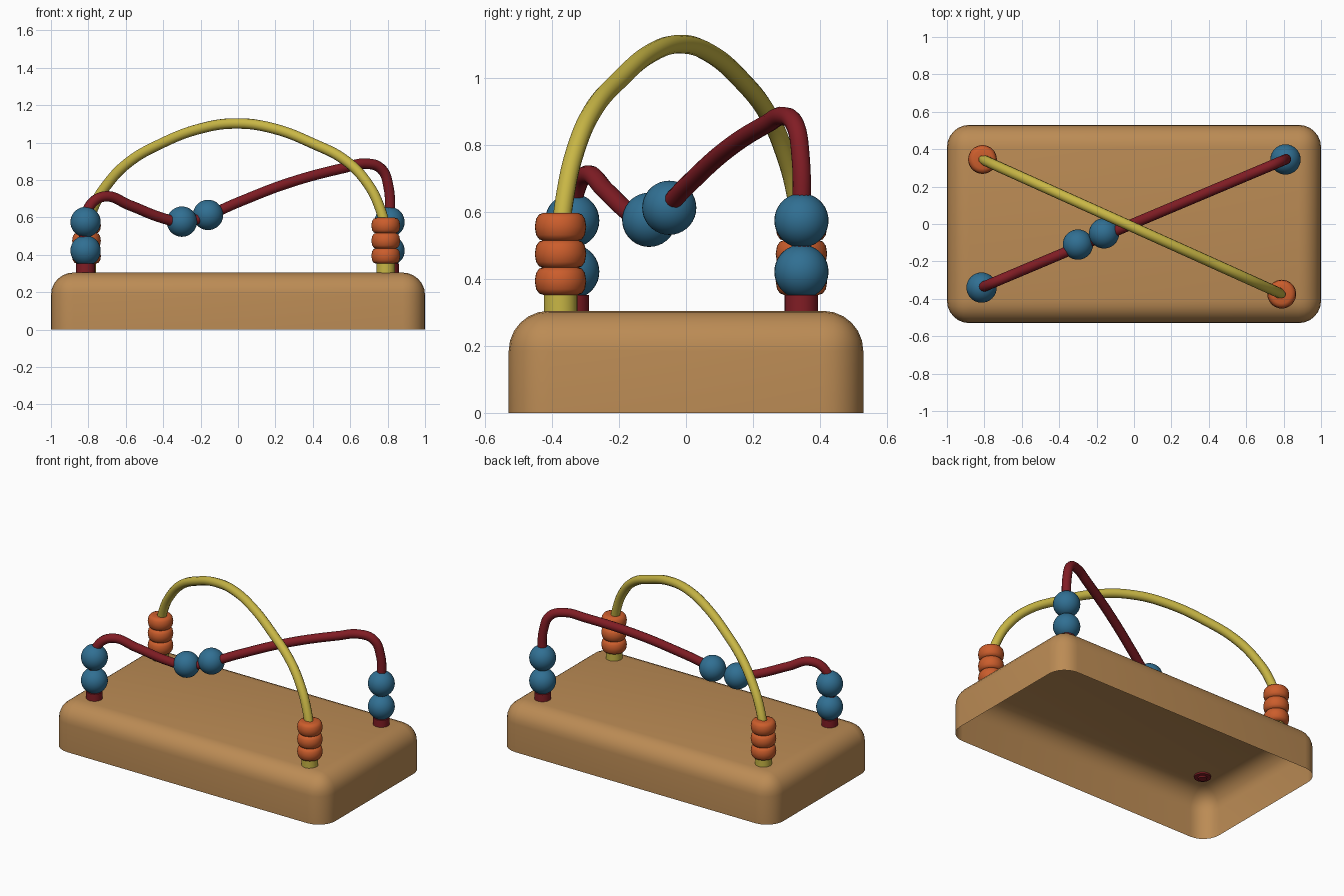
import bpy, bmesh, math

if "Cube" in bpy.data.objects:
    bpy.data.objects.remove(bpy.data.objects["Cube"])


def material(name, rgb):
    m = bpy.data.materials.new(name)
    m.diffuse_color = (*rgb, 1)
    m.use_nodes = True
    m.node_tree.nodes["Principled BSDF"].inputs["Base Color"].default_value = m.diffuse_color
    return m


WOOD = material("wood", (0.50, 0.26, 0.09))
RED = material("red", (0.22, 0.012, 0.018))
YELLOW = material("yellow", (0.58, 0.47, 0.06))
BLUE = material("blue", (0.03, 0.16, 0.29))
ORANGE = material("orange", (0.60, 0.11, 0.025))


def add_mesh(name, bm, mat, loc=(0, 0, 0), smooth_angle=40):
    mesh = bpy.data.meshes.new(name)
    bm.to_mesh(mesh)
    bm.free()
    ob = bpy.data.objects.new(name, mesh)
    ob.location = loc
    mesh.materials.append(mat)
    bpy.context.collection.objects.link(ob)
    bpy.ops.object.select_all(action='DESELECT')
    ob.select_set(True)
    bpy.context.view_layer.objects.active = ob
    bpy.ops.object.shade_smooth_by_angle(angle=math.radians(smooth_angle))
    return ob


def lathe(name, profile, mat, loc, steps=32):
    """Spin an (r, z) profile around z."""
    bm = bmesh.new()
    vs = [bm.verts.new((r, 0, z)) for r, z in profile]
    es = [bm.edges.new(p) for p in zip(vs, vs[1:])]
    bmesh.ops.spin(bm, geom=vs + es, cent=(0, 0, 0), axis=(0, 0, 1),
                   angle=2 * math.pi, steps=steps)
    bmesh.ops.remove_doubles(bm, verts=bm.verts[:], dist=1e-5)
    bmesh.ops.recalc_face_normals(bm, faces=bm.faces[:])
    return add_mesh(name, bm, mat, loc)


def wire(name, xz, a, b, mat):
    """Bent wire above the straight plan line from a to b."""
    cu = bpy.data.curves.new(name, 'CURVE')
    cu.dimensions = '3D'
    cu.bevel_depth = 0.028
    cu.bevel_resolution = 4
    cu.resolution_u = 8
    cu.use_fill_caps = True
    sp = cu.splines.new('BEZIER')
    sp.bezier_points.add(len(xz) - 1)
    for p, (x, z) in zip(sp.bezier_points, xz):
        t = (x - a[0]) / (b[0] - a[0])
        p.co = (x, a[1] + t * (b[1] - a[1]), z)
        p.handle_left_type = p.handle_right_type = 'AUTO'
    cu.materials.append(mat)
    ob = bpy.data.objects.new(name, cu)
    bpy.context.collection.objects.link(ob)
    bpy.ops.object.select_all(action='DESELECT')
    ob.select_set(True)
    bpy.context.view_layer.objects.active = ob
    bpy.ops.object.convert(target='MESH')
    bpy.ops.object.shade_smooth_by_angle(angle=math.radians(40))


# Hollow base, open underneath
bm = bmesh.new()
bmesh.ops.create_cube(bm, size=1)
for v in bm.verts:
    v.co = (v.co.x * 2, v.co.y * 1.06, (v.co.z + 0.5) * 0.305)
edges = [e for e in bm.edges if max(v.co.z for v in e.verts) > 0.1]
bmesh.ops.bevel(bm, geom=edges, offset=0.12, offset_type='OFFSET',
                segments=6, profile=0.5, affect='EDGES')
bottom = [f for f in bm.faces if all(v.co.z < 1e-4 for v in f.verts)]
bmesh.ops.delete(bm, geom=bottom, context='FACES')
add_mesh("base", bm, WOOD)

# Wires crossing diagonally
red_a, red_b = (-0.815, -0.34), (0.81, 0.345)
yel_a, yel_b = (-0.81, 0.345), (0.79, -0.375)
wire("red_wire", [(-0.815, 0.285), (-0.815, 0.58), (-0.79, 0.665),
                  (-0.71, 0.712), (-0.58, 0.665), (-0.40, 0.595),
                  (-0.30, 0.575), (-0.16, 0.612), (0.0, 0.68),
                  (0.28, 0.787), (0.57, 0.865), (0.68, 0.887),
                  (0.765, 0.86), (0.805, 0.76), (0.81, 0.58), (0.81, 0.285)],
     red_a, red_b, RED)
wire("yellow_wire", [(-0.81, 0.285), (-0.81, 0.52), (-0.77, 0.66),
                     (-0.70, 0.775), (-0.59, 0.89), (-0.41, 0.995),
                     (-0.2, 1.075), (-0.01, 1.102), (0.19, 1.075),
                     (0.40, 0.995), (0.58, 0.90), (0.69, 0.785),
                     (0.755, 0.66), (0.79, 0.52), (0.79, 0.285)],
     yel_a, yel_b, YELLOW)

# Collars where the wires enter the base
COLLAR = [(0.02, 0.295), (0.05, 0.295), (0.05, 0.352), (0.02, 0.352)]
for name, ends, mat in (("red", (red_a, red_b), RED),
                        ("yellow", (yel_a, yel_b), YELLOW)):
    for side, (x, y) in zip(("left", "right"), ends):
        lathe(f"{name}_collar_{side}", COLLAR, mat, (x, y, 0))

# Round blue beads: two at each end, two mid-wire
spots = [(x, y, z) for x, y in (red_a, red_b) for z in (0.422, 0.575)]
spots += [(-0.30, -0.11, 0.577), (-0.16, -0.05, 0.613)]
for i, p in enumerate(spots):
    bm = bmesh.new()
    bmesh.ops.create_uvsphere(bm, u_segments=32, v_segments=18, radius=0.081)
    add_mesh(f"blue_bead_{i + 1}", bm, BLUE, p)

# Flat orange beads stacked at both ends of the yellow wire
RING = [(0.02, -0.042), (0.05, -0.042), (0.064, -0.037), (0.073, -0.024),
        (0.077, 0), (0.073, 0.024), (0.064, 0.037), (0.05, 0.042), (0.02, 0.042)]
for side, (x, y) in zip(("left", "right"), (yel_a, yel_b)):
    for i in range(3):
        lathe(f"orange_bead_{side}_{i + 1}", RING, ORANGE,
              (x, y, 0.394 + i * 0.081))
